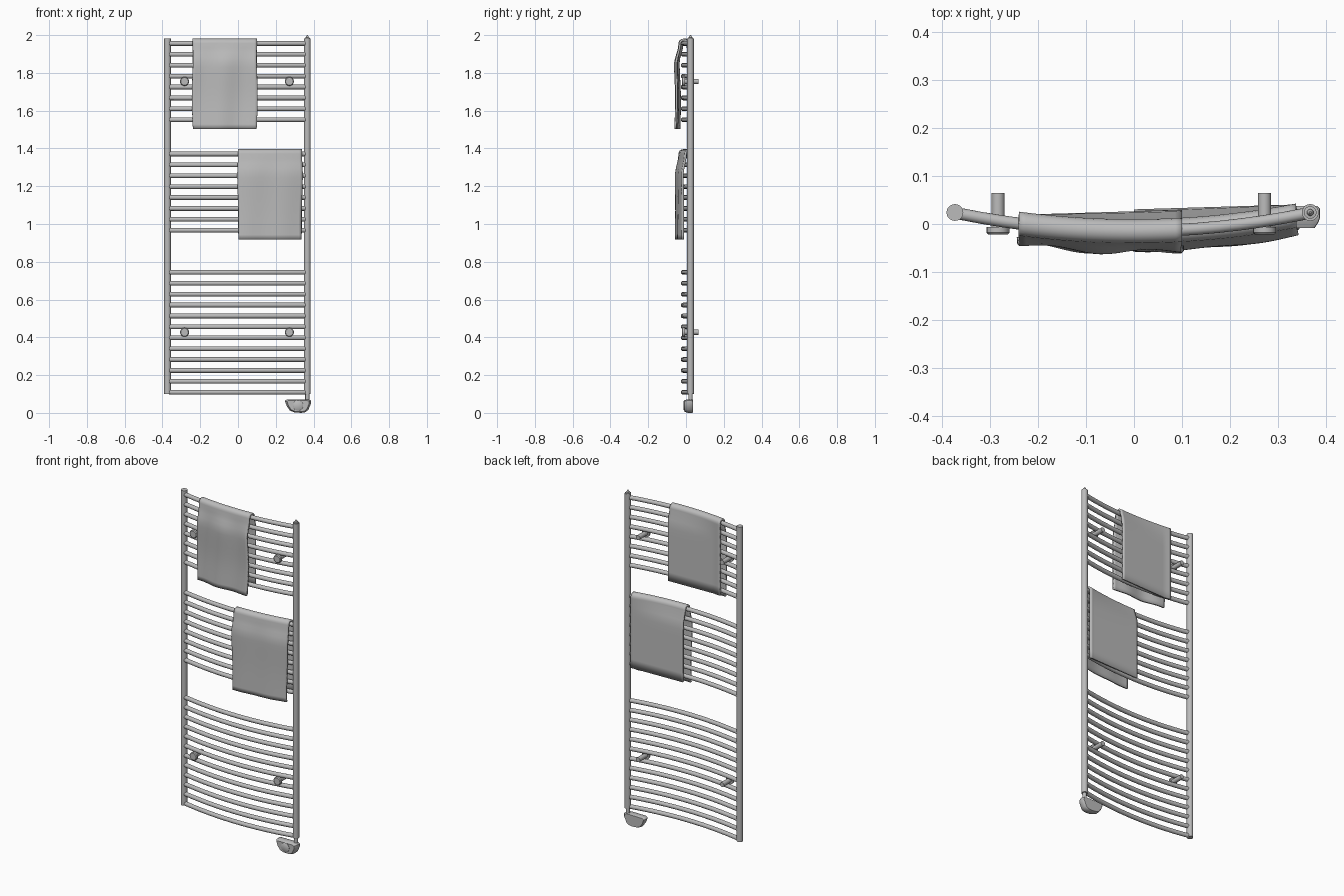
import bpy, bmesh
from math import sin, cos, pi, radians
from mathutils import Vector

cube = bpy.data.objects.get("Cube")
if cube:
    bpy.data.objects.remove(cube, do_unlink=True)

grey = bpy.data.materials.new("satin_grey")
grey.use_nodes = True
COLOUR = (0.5, 0.5, 0.5, 1)
grey.diffuse_color = COLOUR
for node in grey.node_tree.nodes:
    if node.type == 'BSDF_PRINCIPLED':
        node.inputs["Base Color"].default_value = COLOUR


def loft(name, rings, closed=True, angle=40):
    """Skin a list of equal-length rings; closed rings get end caps."""
    bm = bmesh.new()
    rows = [[bm.verts.new(p) for p in ring] for ring in rings]
    n = len(rows[0])
    for a, b in zip(rows, rows[1:]):
        for i in range(n if closed else n - 1):
            j = (i + 1) % n
            bm.faces.new((a[i], a[j], b[j], b[i]))
    if closed:
        bm.faces.new(rows[0])
        bm.faces.new(rows[-1])
    bmesh.ops.recalc_face_normals(bm, faces=bm.faces)
    mesh = bpy.data.meshes.new(name)
    bm.to_mesh(mesh)
    bm.free()
    mesh.materials.append(grey)
    mesh.shade_smooth()
    mesh.set_sharp_from_angle(angle=radians(angle))
    obj = bpy.data.objects.new(name, mesh)
    bpy.context.scene.collection.objects.link(obj)
    return obj


def circle(centre, r, axis, n=20):
    """Ring of points around a centre, perpendicular to an axis."""
    u, v = {'X': ((0, 1, 0), (0, 0, 1)),
            'Y': ((1, 0, 0), (0, 0, 1)),
            'Z': ((1, 0, 0), (0, 1, 0))}[axis]
    u, v, c = Vector(u), Vector(v), Vector(centre)
    return [c + r * (u * cos(2 * pi * i / n) + v * sin(2 * pi * i / n)) for i in range(n)]


def turned(name, x, y, profile):
    """Upright turned part from (radius, z) pairs."""
    return loft(name, [circle((x, y, z), r, 'Z') for r, z in profile])


def rod(name, x, z, profile):
    """Part turned about a front-to-back axis from (radius, y) pairs."""
    return loft(name, [circle((x, y, z), r, 'Y') for r, y in profile])


def bar_y(x):
    return -0.015 + 0.28 * (x + 0.003) ** 2


# Upright posts
POST_Y = 0.024
LEFT, RIGHT = 0.367, -0.373
for side, x in (("left", LEFT), ("right", RIGHT)):
    turned(side + "_post", x, POST_Y, [(0.0175, 0.10), (0.0175, 1.982)])

# Bowed crossbars in three groups: top height and count
BAR_R, PITCH = 0.0125, 0.0577
for group, top, count in (("upper", 1.956, 8), ("middle", 1.371, 8), ("lower", 0.744, 12)):
    for k in range(count):
        xs = [RIGHT + 0.008 + (LEFT - RIGHT - 0.016) * i / 16 for i in range(17)]
        loft(f"{group}_bar_{k + 1}",
             [circle((x, bar_y(x), top - k * PITCH), BAR_R, 'X', 16) for x in xs])

# Wall brackets: a stem behind the bars and a clamping disc in front
for level, z in (("upper", 1.755), ("lower", 0.427)):
    for side, x in (("left", 0.272), ("right", -0.283)):
        rod(f"{level}_{side}_bracket", x, z,
            [(0.020, -0.022), (0.024, -0.018), (0.024, -0.006),
             (0.0135, -0.006), (0.0135, 0.065)])

# Air vent on the left post
turned("air_vent", LEFT, POST_Y,
       [(0.013, 1.98), (0.013, 1.986), (0.007, 1.987), (0.007, 1.993), (0.002, 2.0)])

# Heating element under the left post
turned("heater_neck", LEFT, POST_Y, [(0.011, 0.06), (0.011, 0.102)])
outline = [(0.248, 0.064), (0.258, 0.071), (0.372, 0.072), (0.386, 0.066), (0.387, 0.05),
           (0.372, 0.016), (0.358, 0.004), (0.335, 0.0), (0.298, 0.003), (0.275, 0.012),
           (0.258, 0.036)]


def heater_ring(y, s):
    return [(0.32 + (x - 0.32) * s, y, 0.038 + (z - 0.038) * s) for x, z in outline]


loft("heater_body", [heater_ring(-0.008, 0.84), heater_ring(0.004, 0.96), heater_ring(0.012, 1),
                     heater_ring(0.032, 1), heater_ring(0.038, 0.92)])
rod("heater_knob", 0.318, 0.039, [(0.027, 0.0), (0.027, -0.010), (0.023, -0.013)])


# Towels folded over the bars
def towel(name, x0, x1, bar_z, front_hem, back_hem, wave, phase, back):
    rows, steps, bend = [], 24, 0.0195
    for i in range(steps + 1):
        x = x0 + (x1 - x0) * i / steps
        yb = bar_y(x)
        row = []
        # back flap, hanging nearly flat
        behind = max(yb + bend, back + 0.03 * x)
        for k in range(9):
            t = k / 8
            z = back_hem + (bar_z - 0.005 - back_hem) * t
            y = behind + (yb + bend - behind) * max(0, (t - 0.85) / 0.15)
            row.append((x, y, z))
        # fold over the bar
        for k in range(9):
            a = pi * k / 8
            row.append((x, yb + bend * cos(a), bar_z + bend * sin(a)))
        # front flap, with soft ripples growing away from the bar
        for k in range(1, 19):
            t = k / 18
            ease = min(1, t / 0.25)
            ease = ease * ease * (3 - 2 * ease)
            ripple = wave * ease * (sin(2 * pi * x / 0.2 + phase + 1.2 * (t - 1))
                                    + 0.5 * cos(2.2 * pi * (t - 0.2)))
            y = yb - bend - 0.0165 * ease - ripple
            drift = 0.004 * sin(5 * t + phase) * ease * (2 * i / steps - 1)
            row.append((x + drift, y, bar_z + (front_hem - bar_z) * t))
        rows.append(row)
    obj = loft(name, rows, closed=False, angle=60)
    thick = obj.modifiers.new("thickness", 'SOLIDIFY')
    thick.thickness = 0.011
    thick.offset = 0


towel("upper_towel", -0.24, 0.1, 1.956, 1.503, 1.53, 0.0055, 1.5 * pi, 0.021)
towel("middle_towel", 0.0, 0.338, 1.371, 0.918, 0.95, 0.002, 0.5, 0.025)
